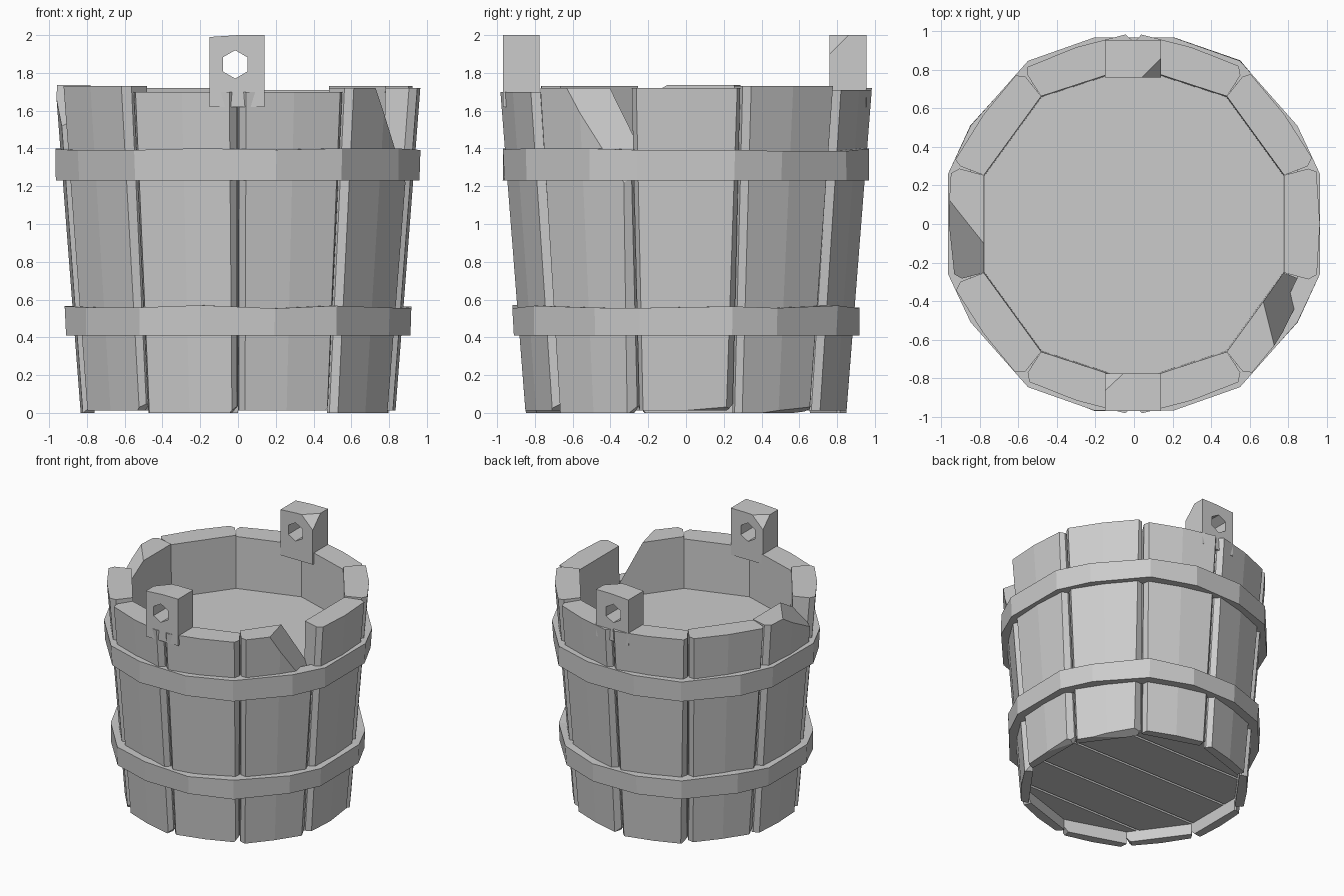
import bpy, bmesh, math, random
from mathutils import Vector

random.seed(4)
cube = bpy.data.objects.get("Cube")
if cube:
    bpy.data.objects.remove(cube)

grey = bpy.data.materials.new("plain grey")
grey.use_nodes = True
COLOUR = (0.6, 0.6, 0.6, 1)
grey.diffuse_color = COLOUR
shader = next(n for n in grey.node_tree.nodes if n.type == 'BSDF_PRINCIPLED')
shader.inputs["Base Color"].default_value = COLOUR


def polar(r, degrees, z):
    a = math.radians(degrees)
    return Vector((r * math.cos(a), r * math.sin(a), z))


def finish(name, bm):
    bmesh.ops.recalc_face_normals(bm, faces=bm.faces)
    mesh = bpy.data.meshes.new(name)
    bm.to_mesh(mesh)
    bm.free()
    mesh.materials.append(grey)
    obj = bpy.data.objects.new(name, mesh)
    bpy.context.collection.objects.link(obj)
    return obj


def loft(bm, rings, closed=False):
    """Join rings of points with quads; cap the ends or close the loop."""
    rows = [[bm.verts.new(p) for p in ring] for ring in rings]
    n = len(rows[0])
    pairs = list(zip(rows, rows[1:]))
    if closed:
        pairs.append((rows[-1], rows[0]))
    else:
        bm.faces.new(rows[0])
        bm.faces.new(rows[-1])
    for a, b in pairs:
        for i in range(n):
            j = (i + 1) % n
            bm.faces.new((a[i], a[j], b[j], b[i]))


def cut(bm, point, normal):
    """Slice off everything beyond a plane and close the wound."""
    bmesh.ops.bisect_plane(bm, geom=bm.verts[:] + bm.edges[:] + bm.faces[:], dist=1e-5,
                           plane_co=point, plane_no=normal, clear_outer=True)
    bmesh.ops.holes_fill(bm, edges=[e for e in bm.edges if e.is_boundary])


def chip(bm, a, b, c, outward):
    """Knock off a corner through three points."""
    a, b, c = Vector(a), Vector(b), Vector(c)
    normal = (b - a).cross(c - a).normalized()
    cut(bm, a, normal if normal.dot(Vector(outward)) > 0 else -normal)


# Staves: tapered boards with bevelled long edges
def stave_ring(angle, z, inner, twist):
    r = 0.85 + 0.135 * z / 1.72
    section = [(inner, -18), (r - 0.035, -17.6), (r, -15.5), (r * 0.98, 0),
               (r, 15.5 + twist), (r - 0.035, 17.6), (inner, 18)]
    return [polar(rad, angle + d, z) for rad, d in section]


heights = [1.72, 1.73, 1.71, 1.72, 1.73, 1.735, 1.73, 1.70, 1.70, 1.72]
for i, top in enumerate(heights):
    angle = 36 * i
    bm = bmesh.new()
    low = 0 if i % 2 else 0.012
    twist = random.uniform(-1.5, 0.8)
    rings = [stave_ring(angle, low, 0.80, twist), stave_ring(angle, top, 0.82, -twist / 2)]
    loft(bm, rings)
    # small wear on the lower corner
    chip(bm, polar(0.9, angle + 14.5, low), polar(0.9, angle + 18, low + 0.06),
         polar(0.7, angle + 17, low), polar(1, angle + 90, -0.5))
    if i == 9:   # broken top edge
        chip(bm, polar(0.99, -42, top), polar(0.88, -37, top), polar(0.96, -36, top - 0.14),
             polar(1, -36, 1))
    if i == 5:
        chip(bm, polar(0.96, 173, top), polar(0.86, 180, top), polar(0.94, 184, top - 0.1),
             polar(1, 180, 1))
    if i in (0, 1):   # worn underside
        chip(bm, polar(0.9, angle - 16, 0.0), polar(0.9, angle + 16, 0.05),
             polar(0.8, angle, 0.0), (0, 0, -1))
    finish(f"stave_{i + 1}", bm)


# Hoops: faceted bands, slightly dented
quarter = [(15, 1.0), (31, 0.99), (57, 1.01), (78, 0.99)]
points = quarter + [(180 - a, r) for a, r in reversed(quarter)]
points += [(a + 180, r) for a, r in points]


def hoop(name, low, high, shrink):
    bm = bmesh.new()
    rings = []
    for angle, r in points:
        r -= shrink
        lift = random.uniform(-0.008, 0.012)
        lean = random.uniform(-0.012, 0.004)
        rings.append([polar(r - 0.1, angle, low), polar(r + lean, angle, low),
                      polar(r, angle, high + lift), polar(r - 0.1, angle, high + lift)])
    loft(bm, rings, closed=True)
    finish(name, bm)


hoop("upper_hoop", 1.23, 1.39, 0.0)
hoop("lower_hoop", 0.41, 0.56, 0.05)


# Handle lugs with a six-sided hole
def lug(name, side, y_in, y_out, corner):
    x0, x1, z0, z1 = -0.15, 0.14, 1.62, 2.0
    outer = [(x1, z1), (0, z1), (x0, z1 - 0.01), (x0, z0), (0, z0), (x1, z0)]
    hole = []
    for k in range(6):
        p = polar(0.075, 30 + 60 * k, 0)
        hole.append((p.x - 0.015, 1.845 + p.y))
    bm = bmesh.new()
    loops = [(outer, y_in), (outer, y_out), (hole, y_out), (hole, y_in)]
    loft(bm, [[Vector((x, side * y, z)) for x, z in loop] for loop, y in loops], closed=True)
    # chipped upper corner
    sx = 1 if corner > 0 else -1
    y = side * y_in
    chip(bm, (corner, y + side * 0.1, z1), (corner - sx * 0.1, y, z1), (corner, y, z1 - 0.1),
         (sx, -side, 1))
    finish(name, bm)


lug("front_lug", -1, 0.775, 0.97, -0.15)
lug("back_lug", 1, 0.76, 0.955, 0.14)


# Inside floor and the boards underneath
def disc(bm, radius, low, high):
    loft(bm, [[polar(radius, 18 + 36 * k, z) for k in range(10)] for z in (low, high)])


bm = bmesh.new()
disc(bm, 0.815, 1.24, 1.3)
finish("inside_floor", bm)

bm = bmesh.new()
disc(bm, 0.805, 0.13, 0.17)
finish("base_backing", bm)

seams = [-0.9, -0.58, -0.24, 0.12, 0.48, 0.9]
for i, (y0, y1) in enumerate(zip(seams, seams[1:])):
    bm = bmesh.new()
    disc(bm, 0.805, 0.1, 0.14)
    cut(bm, (0, y0 + 0.01, 0), (0, -1, 0))
    cut(bm, (0, y1 - 0.01, 0), (0, 1, 0))
    finish(f"base_board_{i + 1}", bm)
